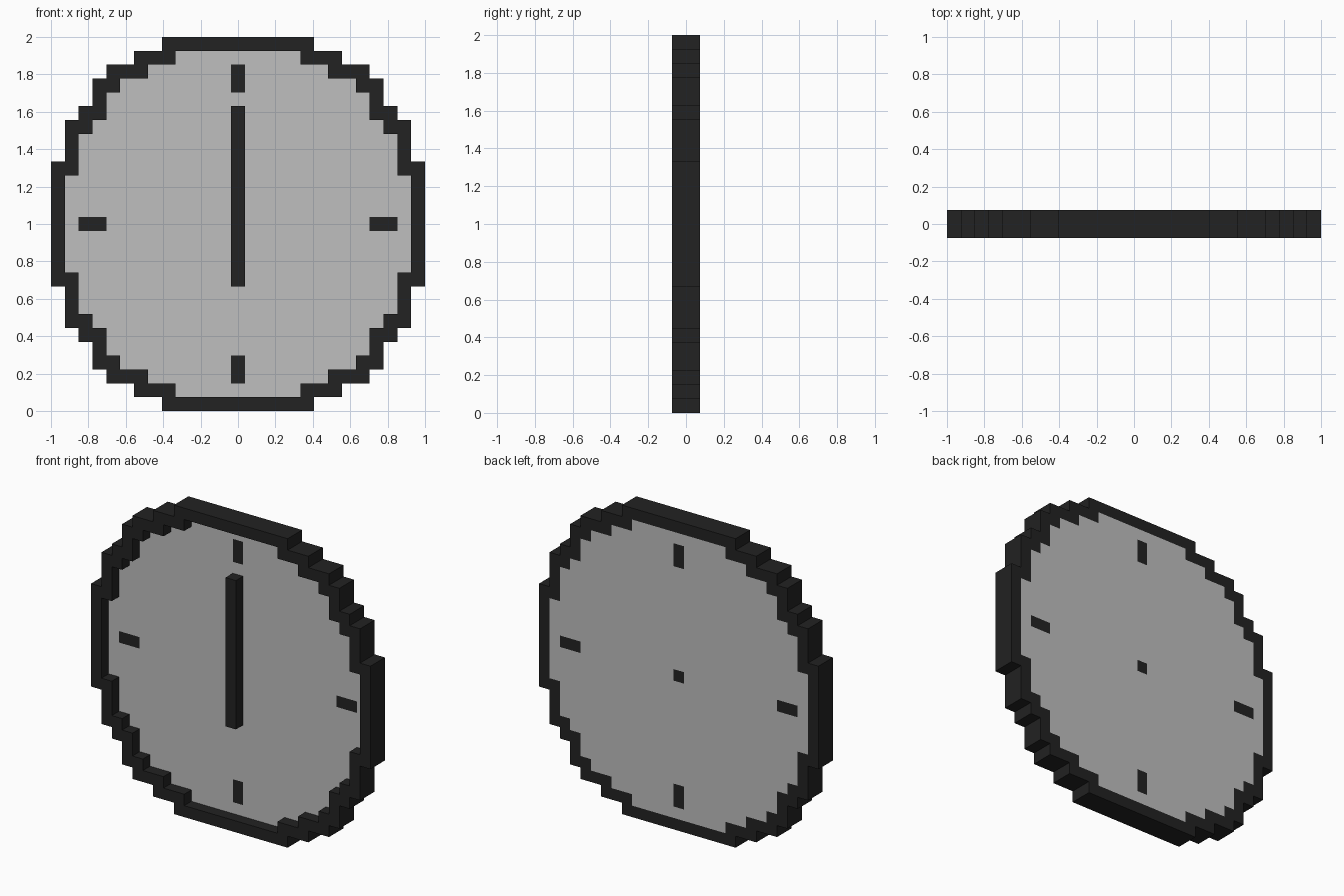
import bpy
import bmesh
from mathutils import Vector

cube = bpy.data.objects.get("Cube")
if cube:
    bpy.data.objects.remove(cube, do_unlink=True)

CELLS = 27            # blocks across the clock
H = 2 / CELLS         # size of one block
HALF = CELLS // 2


def make_material(name, value):
    mat = bpy.data.materials.new(name)
    mat.use_nodes = True
    colour = (value, value, value, 1)
    mat.diffuse_color = colour
    mat.node_tree.nodes["Principled BSDF"].inputs["Base Color"].default_value = colour
    return mat


black = make_material("black", 0.016)
grey = make_material("light grey", 0.52)


def block_part(name, cells, y_front, y_back, materials, rule=lambda i, j: 0):
    """Weld a sheet of square cells (i across, j up) and extrude it in depth."""
    bm = bmesh.new()
    corners = {}

    def corner(i, j):
        if (i, j) not in corners:
            corners[i, j] = bm.verts.new(((i - 0.5) * H, y_front, 1 + (j - 0.5) * H))
        return corners[i, j]

    for i, j in cells:
        face = bm.faces.new([corner(i, j), corner(i + 1, j),
                             corner(i + 1, j + 1), corner(i, j + 1)])
        face.material_index = rule(i, j)
    new = bmesh.ops.extrude_face_region(bm, geom=bm.faces[:], use_keep_orig=True)["geom"]
    moved = [v for v in new if isinstance(v, bmesh.types.BMVert)]
    bmesh.ops.translate(bm, verts=moved, vec=Vector((0, y_back - y_front, 0)))
    bmesh.ops.recalc_face_normals(bm, faces=bm.faces[:])
    mesh = bpy.data.meshes.new(name)
    bm.to_mesh(mesh)
    bm.free()
    for mat in materials:
        mesh.materials.append(mat)
    obj = bpy.data.objects.new(name, mesh)
    bpy.context.collection.objects.link(obj)
    return obj


# First and last rim cell of each row, from the middle row to the top row
rim_rows = [(13, 13)] * 4 + [(12, 13), (12, 12), (12, 12), (11, 12), (10, 11),
                             (10, 10), (9, 10), (7, 9), (5, 7), (0, 5)]
span = range(-HALF, HALF + 1)
grid = [(i, j) for j in span for i in span]
rim_cells = [(i, j) for i, j in grid
             if rim_rows[abs(j)][0] <= abs(i) <= rim_rows[abs(j)][1]]
dial_cells = [(i, j) for i, j in grid if abs(i) < rim_rows[abs(j)][0]]


# Hour marks at the four quarters, and the hub in the middle of the dial
def dial_rule(i, j):
    near, far = sorted((abs(i), abs(j)))
    return 1 if near == 0 and far in (0, 10, 11) else 0


block_part("rim", rim_cells, -H, H, [black])
block_part("dial", dial_cells, 0, H, [grey, black], dial_rule)

# Both hands overlap in one upright bar
block_part("hands", [(0, j) for j in range(-4, 9)], -H, 0, [black])
